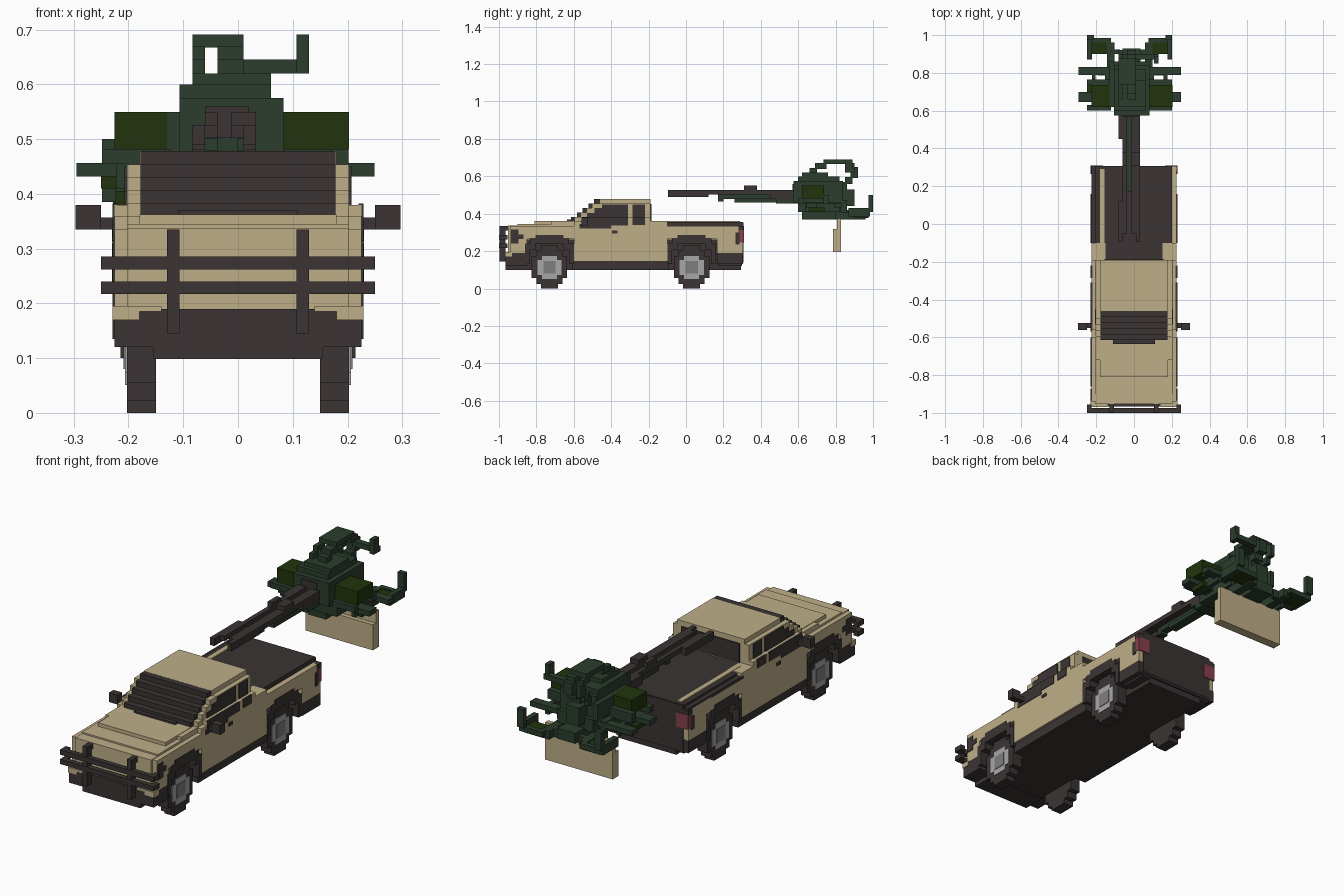
import bpy, bmesh

cube = bpy.data.objects.get("Cube")
if cube:
    bpy.data.objects.remove(cube, do_unlink=True)


def material(name, r, g, b):
    m = bpy.data.materials.new(name)
    m.use_nodes = True
    m.diffuse_color = (r, g, b, 1)
    bsdf = m.node_tree.nodes["Principled BSDF"]
    bsdf.inputs["Base Color"].default_value = (r, g, b, 1)
    bsdf.inputs["Roughness"].default_value = 0.9
    return m


TAN = material("sand tan", .52, .43, .25)
DARK = material("charcoal brown", .044, .034, .034)
GREEN = material("dark green", .024, .047, .027)
OLIVE = material("deep olive", .016, .034, .004)
RED = material("lamp red", .24, .053, .07)
LIGHT = material("light grey", .39, .39, .39)
GREY = material("mid grey", .21, .21, .21)


def part(name, mat, boxes, mirror=False):
    """One mesh of boxes given as (x0, x1, y0, y1, z0, z1), optionally mirrored in x."""
    bm = bmesh.new()
    sides = (1, -1) if mirror else (1,)
    for x0, x1, y0, y1, z0, z1 in boxes:
        for s in sides:
            a, b = sorted((s * x0, s * x1))
            cb = bmesh.ops.create_cube(bm, size=1)
            for v in cb["verts"]:
                v.co = (b if v.co.x > 0 else a, y1 if v.co.y > 0 else y0,
                        z1 if v.co.z > 0 else z0)
    me = bpy.data.meshes.new(name)
    bm.to_mesh(me)
    bm.free()
    me.materials.append(mat)
    ob = bpy.data.objects.new(name, me)
    bpy.context.collection.objects.link(ob)
    return ob


# Chassis and lower trim
part("chassis", DARK, [(-.155, .155, -.94, .295, .1, .26)])
part("sills", DARK, [(.15, .215, -.61, -.09, .1, .145), (.15, .2, .17, .3, .12, .15)], True)
part("front_bumper", DARK, [(-.226, .226, -.965, -.85, .12, .19),
                            (-.155, .155, -.965, -.85, .098, .12)])
part("bumper_corners", TAN, [(.18, .229, -.968, -.93, .17, .195),
                             (.14, .18, -.968, -.93, .185, .195)], True)
part("rear_bumper", DARK, [(-.226, .226, .165, .305, .13, .19)])

# Body panels, with open wheel arches
part("nose", TAN, [(-.203, .203, -.952, -.85, .19, .338)])
part("body_core", TAN, [(-.18, .18, -.94, .285, .26, .335)])
part("side_panels", TAN, [
    (.15, .226, -.94, -.85, .19, .335), (.15, .226, -.85, -.60, .265, .335),
    (.15, .226, -.60, -.10, .145, .36), (.15, .226, -.10, .165, .265, .335),
    (.15, .226, .165, .304, .19, .335)], True)
part("hood", TAN, [(-.203, .203, -.90, -.57, .33, .345), (-.18, .18, -.81, -.57, .34, .362),
                   (-.203, .203, -.72, -.57, .34, .36)])
part("headlight_sides", DARK, [(.2, .229, -.935, -.895, .24, .315),
                               (.2, .229, -.895, -.87, .265, .29)], True)

# Wheel arches, wheels and hubs
for label, cy in (("front", -.73), ("rear", .03)):
    part(label + "_arches", DARK, [
        (.155, .229, cy - .075, cy + .075, .237, .287),
        (.155, .229, cy - .105, cy - .075, .205, .270),
        (.155, .229, cy + .075, cy + .105, .205, .270),
        (.155, .229, cy - .130, cy - .105, .135, .240),
        (.155, .229, cy + .105, cy + .130, .135, .240)], True)
    steps = [(.045, .115), (.07, .092), (.095, .06)]
    part(label + "_tyres", DARK,
         [(.15, .203, cy - w, cy + w, .115 - h, .115 + h) for w, h in steps], True)
    part(label + "_rims", LIGHT,
         [(.19, .206, cy - w, cy + w, .113 - h, .113 + h) for w, h in ((.065, .04), (.04, .062))], True)
    part(label + "_hubs", GREY, [(.2, .209, cy - .033, cy + .033, .08, .146)], True)

# Cab
part("cab", TAN, [(-.203, .203, -.455, -.19, .35, .455), (-.18, .18, -.46, -.19, .45, .478)])
part("cab_shoulders", TAN, [(.2, .226, -.56, -.19, .35, .38)], True)
screen, pillars = [], []
for i in range(5):
    y0, z1 = -.615 + .031 * i, .383 + .0237 * i
    screen.append((-.178, .178, y0, -.457, z1 - .026, z1))
    if i < 4:
        pillars.append((.178, .203, y0 + .02, -.45, z1 - .026, z1))
screen.append((-.11, .11, -.635, -.6, .35, .37))
part("windshield", DARK, screen)
part("windshield_pillars", TAN, pillars, True)
part("front_side_windows", DARK, [
    (.22, .229, -.57, -.40, .32, .345), (.22, .229, -.56, -.31, .338, .382),
    (.2, .207, -.53, -.31, .38, .405), (.2, .207, -.49, -.31, .405, .43),
    (.2, .207, -.45, -.31, .43, .45)], True)
part("rear_side_windows", DARK, [(.22, .229, -.285, -.22, .34, .382),
                                 (.2, .207, -.285, -.22, .38, .45)], True)
part("door_handles", DARK, [(.22, .23, -.395, -.365, .295, .31)], True)
part("rear_window", DARK, [(-.155, .155, -.2, -.184, .36, .452)])
part("mirrors", DARK, [(.25, .297, -.56, -.525, .335, .38),
                       (.22, .25, -.55, -.525, .335, .357)], True)

# Cargo bed
part("bed_cover", DARK, [(-.203, .2, -.185, .305, .33, .356), (-.226, -.2, -.12, .305, .33, .345)])
part("bed_front_corners", TAN, [(.2, .226, -.19, -.12, .33, .36)], True)
part("bed_rail", TAN, [(-.18, -.155, -.16, .29, .35, .362)])
part("tailgate", DARK, [(-.2, .2, .28, .307, .14, .352)])
part("tail_lights", RED, [(.165, .229, .28, .31, .245, .315)], True)
part("tail_light_trim", DARK, [(.2, .23, .265, .285, .235, .30), (.2, .23, .28, .309, .312, .335)], True)

# Bull bar
part("bull_bar", DARK, [(-.25, .25, -1, -.975, .262, .286), (-.25, .25, -1, -.975, .217, .24)])
part("bull_bar_posts", DARK, [(.107, .13, -.998, -.965, .145, .335), (.107, .13, -.998, -.91, .31, .335),
                              (.226, .25, -.99, -.955, .217, .24), (.226, .25, -.99, -.955, .262, .286)], True)

# Twin barrels and their cradle
barrels = []
for x, out in ((-.06, -.083), (.01, .033)):
    a, b = sorted((x, out))
    c, d = (-.06, -.037) if x < 0 else (-.013, .033)
    barrels += [(c, d, -.05, .62, .502, .526), (a, b, -.095, .12, .49, .526),
                (c, d, .31, .38, .52, .55), (a, b, .45, .62, .48, .526)]
part("barrels", DARK, barrels + [(-.06, .02, .57, .75, .50, .56)])
part("cradle", GREEN, [(-.037, .0, .17, .6, .478, .503), (-.037, .01, .26, .6, .46, .48),
                       (-.083, .033, .48, .6, .455, .48), (-.037, .0, .17, .20, .465, .50)])

# Gun mount
part("gun_mount", GREEN, [
    (-.107, .083, .575, .84, .46, .575), (-.107, .06, .60, .82, .56, .60),
    (-.083, .06, .62, .76, .59, .62), (-.13, -.107, .62, .86, .47, .55),
    (-.107, .083, .60, .86, .41, .47), (-.06, .035, .62, .93, .37, .42),
    (-.06, .01, .84, .90, .44, .53)])
part("ammo_boxes", OLIVE, [(-.226, -.12, .62, .737, .482, .55), (.08, .203, .62, .737, .482, .55)])
# Arms and frames around the ammunition boxes, about the gun's own centre line
arms = []
cx = -.023
for s in (-1, 1):
    for a, b, y0, y1, z0, z1 in [
            (.1, .272, .645, .70, .432, .456), (.08, .272, .79, .832, .432, .456),
            (.18, .2, .64, .82, .41, .456), (.1, .225, .60, .63, .455, .482),
            (.08, .225, .735, .765, .455, .50), (.08, .12, .80, .96, .37, .41),
            (.1, .225, .96, .985, .385, .41), (.20, .225, .87, .985, .385, .43),
            (.19, .225, .975, 1.0, .41, .50), (.1, .13, .60, .83, .41, .46),
            (.05, .12, .90, .925, .37, .41)]:
        x0, x1 = sorted((cx + s * a, cx + s * b))
        arms.append((x0, x1, y0, y1, z0, z1))
part("mount_arms", GREEN, arms)
part("seats", OLIVE, [(cx + s - .05, cx + s + .05, .90, .975, .378, .405) for s in (-.155, .155)])
part("foot_trays", OLIVE, [(-.25, -.19, .66, .74, .41, .432), (.15, .20, .66, .74, .41, .432)])

# Sight hoop and side stalk
hoop = []
for x0, x1 in ((-.083, -.06), (-.037, .01)):
    hoop += [(x0, x1, .66, .70, .60, .645), (x0, x1, .69, .75, .64, .67),
             (x0, x1, .85, .90, .645, .67), (x0, x1, .88, .92, .59, .65),
             (x0, x1, .85, .89, .56, .595), (x0, x1, .82, .86, .53, .57)]
part("sight_hoop", GREEN, hoop + [(-.083, .01, .735, .875, .667, .691)])
part("sight_stalk", GREEN, [(.0, .13, .87, .9, .62, .645), (.107, .13, .85, .89, .62, .691)])

# Hanging board under the mount
part("hanging_board", TAN, [(-.19, .17, .785, .83, .195, .318), (-.19, .17, .807, .83, .31, .375)])
